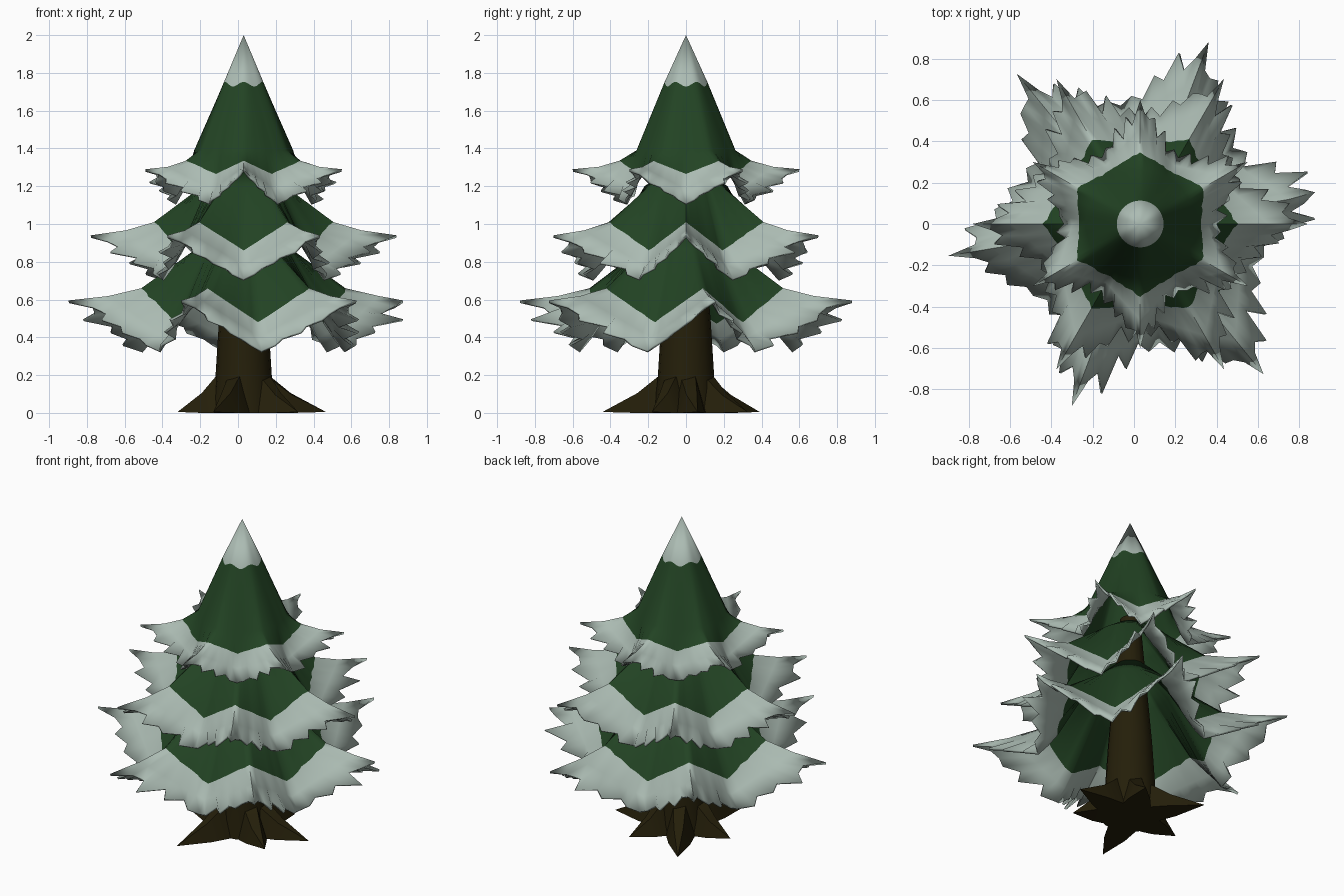
import bpy, bmesh, math, random
from mathutils import Vector

if "Cube" in bpy.data.objects:
    bpy.data.objects.remove(bpy.data.objects["Cube"])

random.seed(4)
CX = 0.03          # tree axis
SUB = 8            # edge teeth per half lobe
N = 12 * SUB       # points around a tier


def material(name, rgb):
    m = bpy.data.materials.new(name)
    m.diffuse_color = (*rgb, 1)
    m.use_nodes = True
    m.node_tree.nodes["Principled BSDF"].inputs["Base Color"].default_value = m.diffuse_color
    return m


GREEN = material("needle green", (0.016, 0.056, 0.017))
SNOW = material("pale snow", (0.41, 0.50, 0.45))
BARK = material("dark bark", (0.018, 0.0135, 0.003))


def finish(name, bm, mats, smooth=None):
    bmesh.ops.recalc_face_normals(bm, faces=bm.faces)
    me = bpy.data.meshes.new(name)
    bm.to_mesh(me)
    bm.free()
    for m in mats:
        me.materials.append(m)
    ob = bpy.data.objects.new(name, me)
    bpy.context.collection.objects.link(ob)
    if smooth:
        bpy.ops.object.select_all(action='DESELECT')
        ob.select_set(True)
        bpy.context.view_layer.objects.active = ob
        bpy.ops.object.shade_smooth_by_angle(angle=math.radians(smooth))
    return ob


def polar(r, a, z):
    return Vector((r * math.cos(a), r * math.sin(a), z))


def star_ring(tip, dip, first):
    """Six-pointed ring: straight runs between (r, z) of the tips and of the dips."""
    pts = []
    for i in range(N):
        k, j = divmod(i, SUB)
        a = first + k * math.pi / 6
        ends = [polar(*((tip[0], a + s, tip[1]) if (k + n) % 2 == 0 else (dip[0], a + s, dip[1])))
                for n, s in ((0, 0), (1, math.pi / 6))]
        pts.append(ends[0].lerp(ends[1], j / SUB))
    return pts


def round_ring(r, z, first, wobble=0):
    return [polar(r, first + i * math.tau / N, z + wobble * math.cos(i * math.tau * 6 / N))
            for i in range(N)]


def tooth(i):
    """Radial factor for a rim point: slim lobe tips, ragged teeth between."""
    k, j = divmod(i, SUB)
    if j == 0:
        return 1
    from_tip = j if k % 2 == 0 else SUB - j
    if from_tip == 1:
        return random.uniform(0.90, 0.95)
    return 1 + (random.uniform(0.0, 0.09) if j % 2 else random.uniform(-0.13, -0.03))


def tier(name, first, inner, border, edge, apex=None, cap_rings=0):
    """inner: (r, z, wobble) rings; border and edge: (tip, dip) pairs of (r, z)."""
    first = math.radians(first)
    rows = [round_ring(r, z, first, w) for r, z, w in inner]
    green_end = star_ring(*border, first)
    rim = star_ring(*edge, first)
    mid = [p.lerp(q, 0.45) - Vector((0, 0, 0.012)) for p, q in zip(green_end, rim)]
    # ragged snow border and toothed rim
    for i in range(N):
        w = 1 + random.uniform(-0.015, 0.015)
        green_end[i] = Vector((green_end[i].x * w, green_end[i].y * w, green_end[i].z))
        w = tooth(i)
        rim[i] = Vector((min(rim[i].x * w, 0.845), rim[i].y * w, rim[i].z))
    rows += [green_end, mid, rim]

    bm = bmesh.new()
    vs = [[bm.verts.new(p + Vector((CX, 0, 0))) for p in row] for row in rows]
    if apex:
        top = bm.verts.new((CX, 0, apex))
        for i in range(N):
            bm.faces.new((top, vs[0][i], vs[0][(i + 1) % N])).material_index = 1
    for r in range(len(vs) - 1):
        snow = r >= len(vs) - 3 or r < cap_rings
        for i in range(N):
            j = (i + 1) % N
            f = bm.faces.new((vs[r][i], vs[r + 1][i], vs[r + 1][j], vs[r][j]))
            f.material_index = int(snow)
    ob = finish(name, bm, (GREEN, SNOW), 65)
    mod = ob.modifiers.new("thickness", 'SOLIDIFY')
    mod.thickness = 0.014
    mod.offset = -1


# Three snowy branch tiers, turned against each other
tier("lower_branches", 9.4,
     [(0.09, 1.02, 0), (0.25, 0.87, 0)],
     ((0.55, 0.66), (0.47, 0.48)), ((0.94, 0.595), (0.58, 0.33)))
tier("middle_branches", 0,
     [(0.09, 1.29, 0), (0.22, 1.20, 0)],
     ((0.47, 1.01), (0.39, 0.86)), ((0.81, 0.94), (0.50, 0.71)))
tier("top_branches", 30,
     [(0.113, 1.74, 0.012), (0.262, 1.39, 0)],
     ((0.35, 1.335), (0.295, 1.265)), ((0.60, 1.29), (0.37, 1.11)), apex=2.0)

# Tapered trunk
bm = bmesh.new()
rings = [[bm.verts.new(polar(r, i * math.tau / 16, z) + Vector((CX, 0, 0))) for i in range(16)]
         for r, z in ((0.17, 0), (0.15, 0.18), (0.13, 0.5), (0.06, 1.34))]
for lo, hi in zip(rings, rings[1:]):
    for i in range(16):
        bm.faces.new((lo[i], lo[(i + 1) % 16], hi[(i + 1) % 16], hi[i]))
bm.faces.new(rings[0])
bm.faces.new(rings[-1])
finish("trunk", bm, (BARK,), 40)

# Pointed roots: three narrowing sections ending in a tip
for n, (deg, reach) in enumerate(((8, 0.44), (-32, 0.34), (65, 0.36),
                                  (122, 0.46), (180, 0.35), (250, 0.47))):
    a = math.radians(deg)
    out, side = polar(1, a, 0), polar(1, a + math.pi / 2, 0)
    mid = 0.15 + (reach - 0.15) * 0.36
    bm = bmesh.new()
    secs = []
    for r, hw, h in ((0.09, 0.085, 0.21), (0.15, 0.085, 0.19), (mid, 0.065, 0.105)):
        c = out * r + Vector((CX, 0, 0))
        secs.append([bm.verts.new(c + side * s * hw + Vector((0, 0, z)))
                     for s, z in ((-1, 0), (-0.5, h * 0.9), (0.35, h), (1, 0))])
    tip = bm.verts.new(out * reach + Vector((CX, 0, 0.005)))
    bm.faces.new(secs[0])
    for i in range(4):
        j = (i + 1) % 4
        for s, t in zip(secs, secs[1:]):
            bm.faces.new((s[i], s[j], t[j], t[i]))
        bm.faces.new((secs[-1][i], secs[-1][j], tip))
    finish(f"root_{n + 1}", bm, (BARK,), 40)
